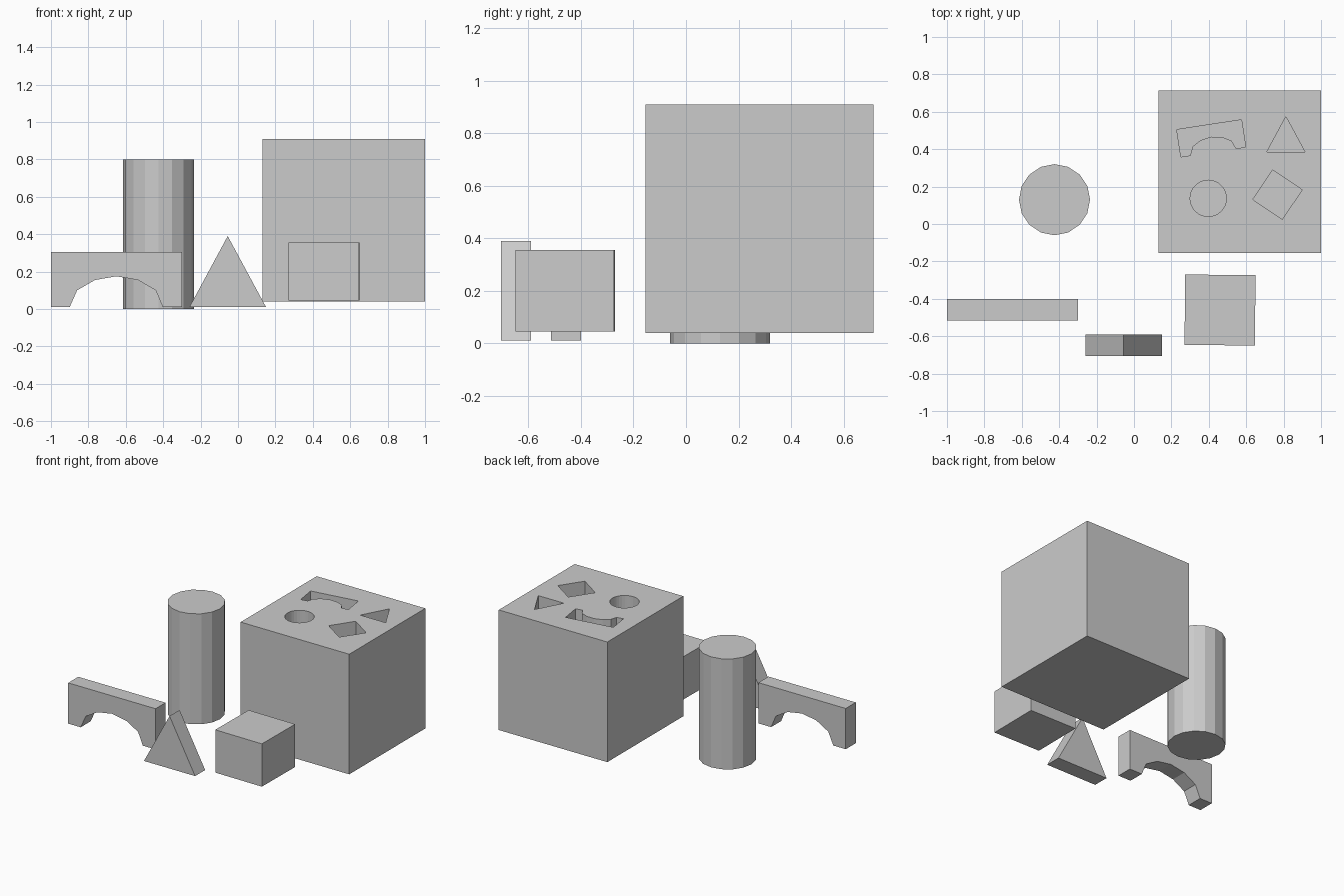
import bpy, bmesh, math
from mathutils import Matrix, Vector

if "Cube" in bpy.data.objects:
    bpy.data.objects.remove(bpy.data.objects["Cube"])


def prism(name, pts, depth, matrix):
    """Extrude a 2D outline along local +z, then place it."""
    bm = bmesh.new()
    face = bm.faces.new([bm.verts.new((x, y, 0)) for x, y in pts])
    ext = bmesh.ops.extrude_face_region(bm, geom=[face])
    top = [v for v in ext["geom"] if isinstance(v, bmesh.types.BMVert)]
    bmesh.ops.translate(bm, verts=top, vec=(0, 0, depth))
    bm.transform(matrix)
    bmesh.ops.recalc_face_normals(bm, faces=bm.faces)
    mesh = bpy.data.meshes.new(name)
    bm.to_mesh(mesh)
    bm.free()
    obj = bpy.data.objects.new(name, mesh)
    bpy.context.collection.objects.link(obj)
    return obj


def ngon(n, r, start=0):
    return [(r * math.cos(start + math.tau * i / n),
             r * math.sin(start + math.tau * i / n)) for i in range(n)]


def rect(w, h):
    return [(-w / 2, -h / 2), (w / 2, -h / 2), (w / 2, h / 2), (-w / 2, h / 2)]


def at(x, y, z, turn=0, scale=1):
    return (Matrix.Translation((x, y, z)) @ Matrix.Rotation(math.radians(turn), 4, 'Z')
            @ Matrix.Diagonal((scale, scale, 1, 1)))


UPRIGHT = Matrix.Rotation(math.pi / 2, 4, 'X')

# Shared outlines, base at y = 0
arch = [(-.35, 0), (-.25, 0), (-.21, .09), (-.115, .145), (0, .165),
        (.115, .145), (.21, .09), (.248, 0), (.35, 0), (.35, .295), (-.35, .295)]
triangle = [(-.205, 0), (.205, 0), (0, .38)]

# Loose blocks
prism("arch_block", arch, .115, at(-.65, -.4, .01) @ UPRIGHT)
prism("triangle_block", triangle, .115, at(-.055, -.59, .01) @ UPRIGHT)
prism("cube_block", rect(.376, .376), .31, at(.46, -.46, .045, -.6))
prism("cylinder_block", ngon(16, .19, math.pi / 2), .8, at(-.425, .13, 0))

# Sorter box with four shaped pockets
TOP, DEPTH = .91, .2
box = prism("sorter_box", rect(.87, .87), .87, at(.565, .28, .04))
z = TOP - DEPTH
cutters = [
    prism("arch_cutter", arch, DEPTH + .1, at(.424, .385, z, 8.7, .5)),
    prism("triangle_cutter", triangle, DEPTH + .1, at(.812, .384, z, 0, .5)),
    prism("square_cutter", rect(.19, .19), DEPTH + .1, at(.767, .157, z, -34)),
    prism("circle_cutter", ngon(32, .097), DEPTH + .1, at(.397, .137, z)),
]
bpy.context.view_layer.objects.active = box
for c in cutters:
    mod = box.modifiers.new(c.name, 'BOOLEAN')
    mod.operation = 'DIFFERENCE'
    mod.solver = 'EXACT'
    mod.object = c
    bpy.ops.object.modifier_apply(modifier=mod.name)
    bpy.data.objects.remove(c)
